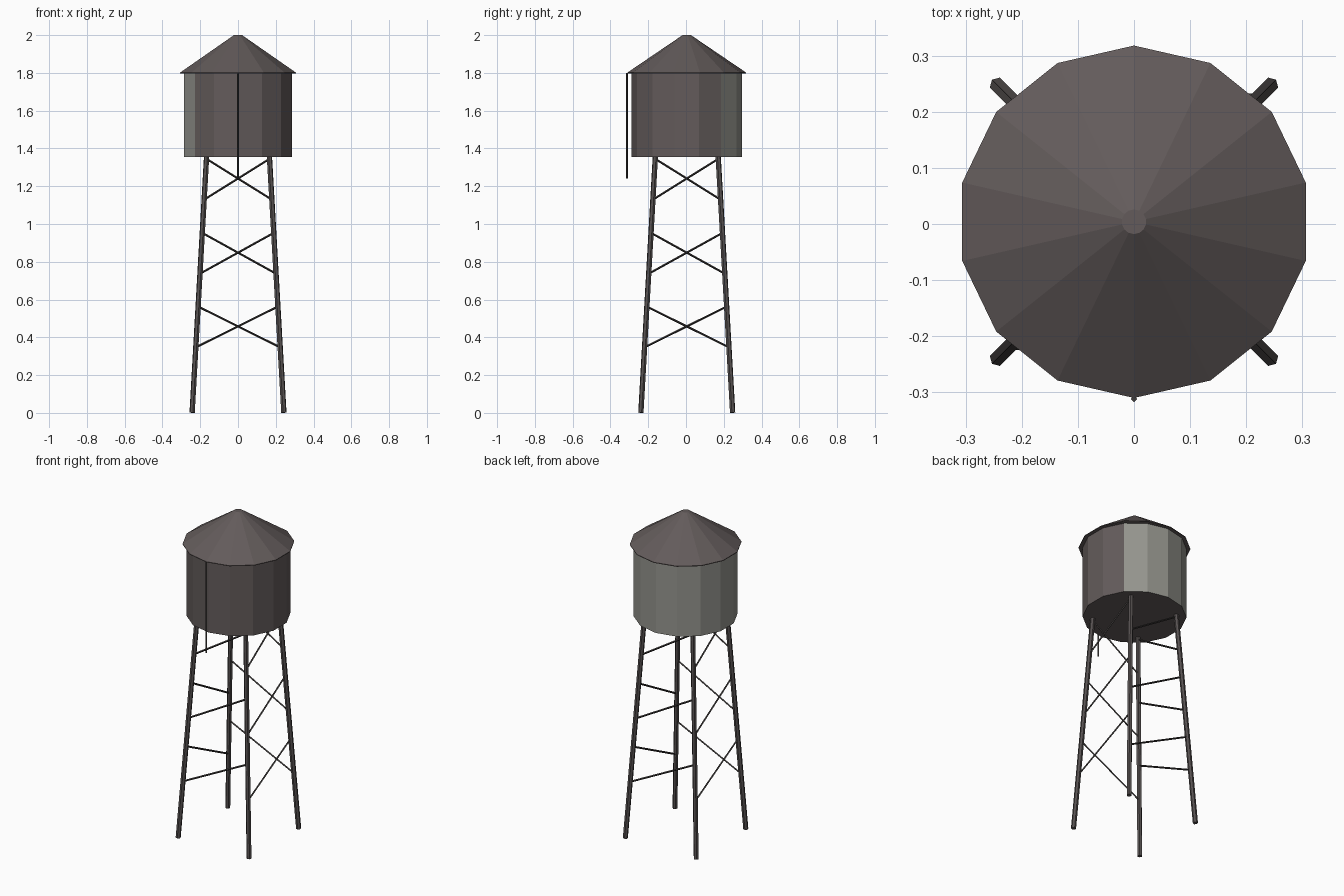
import bpy
import bmesh
from math import sin, cos, pi, radians
from mathutils import Vector

cube = bpy.data.objects.get("Cube")
if cube:
    bpy.data.objects.remove(cube, do_unlink=True)

CENTRE_Y = 0.004
SIDES = 14


def make_material(name, rgb):
    mat = bpy.data.materials.new(name)
    mat.use_nodes = True
    colour = (*rgb, 1.0)
    mat.diffuse_color = colour
    bsdf = next(n for n in mat.node_tree.nodes if n.type == "BSDF_PRINCIPLED")
    bsdf.inputs["Base Color"].default_value = colour
    bsdf.inputs["Roughness"].default_value = 0.9
    return mat


brown = make_material("weathered brown", (0.125, 0.105, 0.104))
grey = make_material("pale grey metal", (0.30, 0.30, 0.27))
leg_brown = make_material("dark brown", (0.095, 0.083, 0.082))
iron = make_material("dark iron", (0.05, 0.045, 0.043))


def finish(name, bm, mats):
    bmesh.ops.recalc_face_normals(bm, faces=bm.faces)
    mesh = bpy.data.meshes.new(name)
    bm.to_mesh(mesh)
    bm.free()
    for mat in mats:
        mesh.materials.append(mat)
    obj = bpy.data.objects.new(name, mesh)
    bpy.context.collection.objects.link(obj)
    return obj


def drum(name, sides, rings, mats, rule=None):
    """Closed, flat-faced lathe from (radius, height) rings, one corner facing back."""
    bm = bmesh.new()
    loops = [[bm.verts.new((r * sin(2 * pi * k / sides),
                            CENTRE_Y + r * cos(2 * pi * k / sides), z))
              for k in range(sides)] for r, z in rings]
    for low, high in zip(loops, loops[1:]):
        for k in range(sides):
            n = (k + 1) % sides
            bm.faces.new((low[k], low[n], high[n], high[k]))
    bm.faces.new(loops[0])
    bm.faces.new(loops[-1])
    bmesh.ops.recalc_face_normals(bm, faces=bm.faces)
    if rule:
        for face in bm.faces:
            face.material_index = rule(face.normal)
    return finish(name, bm, mats)


def rod(name, start, end, radius, sides, mat):
    """Straight bar between two points."""
    start, end = Vector(start), Vector(end)
    axis = end - start
    bm = bmesh.new()
    bmesh.ops.create_cone(bm, cap_ends=True, segments=sides, radius1=radius,
                          radius2=radius, depth=axis.length)
    turn = axis.to_track_quat("Z", "Y").to_matrix().to_4x4()
    bmesh.ops.transform(bm, matrix=turn, verts=bm.verts)
    bmesh.ops.translate(bm, vec=(start + end) / 2, verts=bm.verts)
    return finish(name, bm, [mat])


# Tank: half of the wall panels are pale, the other half brown
pale_side = Vector((cos(radians(128.6)), sin(radians(128.6)), 0))
drum("tank", SIDES, [(0.292, 1.355), (0.292, 1.8)], [brown, grey],
     lambda n: 1 if n.dot(pale_side) > 0.1 else 0)

# Roof with a small flat top
drum("roof", SIDES, [(0.314, 1.798), (0.314, 1.802), (0.022, 2.0)], [brown])

# Hanging pipe at the front
rod("hanging_pipe", (0, CENTRE_Y - 0.316, 1.24), (0, CENTRE_Y - 0.316, 1.8),
    0.0055, 4, iron)


# Legs lean inwards towards the tank
def leg_point(corner, z):
    spread = 0.243 - 0.0565 * z
    return Vector((corner[0] * spread, CENTRE_Y + corner[1] * spread, z))


corners = [(-1, -1), (1, -1), (1, 1), (-1, 1)]
names = ["front_right", "front_left", "back_left", "back_right"]
for corner, label in zip(corners, names):
    rod(label + "_leg", leg_point(corner, 0.001), leg_point(corner, 1.37),
        0.0145, 6, leg_brown)

# One rising diagonal brace per side and tier
for tier, mid in enumerate((0.455, 0.845, 1.237)):
    for i, label in enumerate(names):
        low = leg_point(corners[i], mid - 0.108)
        high = leg_point(corners[(i + 1) % 4], mid + 0.108)
        reach = (high - low).normalized() * 0.012
        rod(f"{label}_brace_{tier + 1}", low, high + reach, 0.0055, 4, iron)
